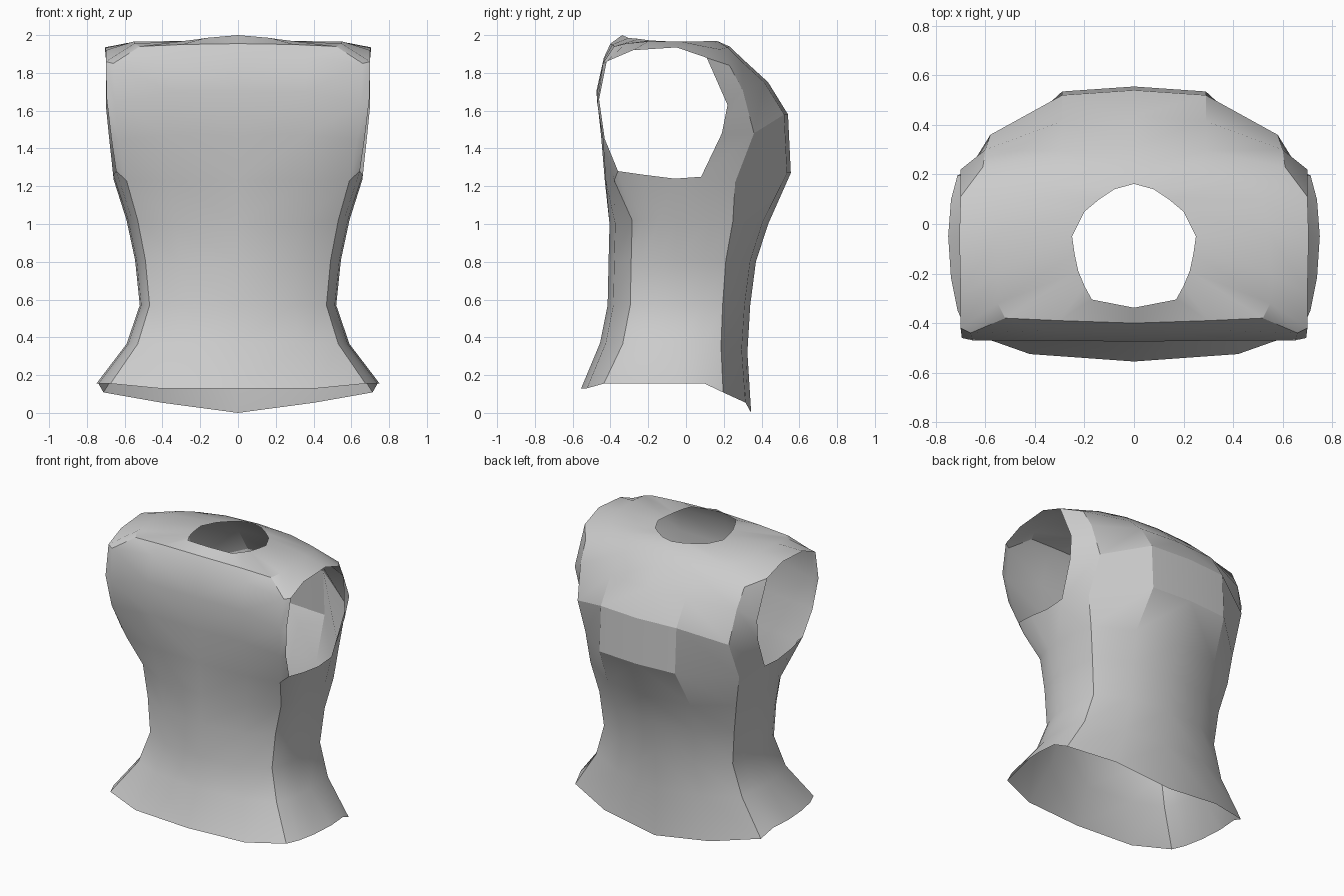
import bpy, bmesh, math

# Each row runs around the right half, front centre to back centre, in 10 columns:
# 2 front, front crease, front arm edge, 2 under/over arm, back arm edge, back crease, 2 back.
rows = []

# Lower body: half width, front y, back y, front z, side z, back z
body = [
    (0.75, -0.555, 0.345, 0.13, 0.155, 0.00),
    (0.59, -0.455, 0.325, 0.37, 0.365, 0.32),
    (0.52, -0.415, 0.340, 0.57, 0.570, 0.57),
    (0.545, -0.41, 0.370, 0.80, 0.810, 0.80),
    (0.59, -0.405, 0.435, 1.00, 1.020, 1.00),
]
for w, yf, yb, zf, zs, zb in body:
    c = yf + 0.12
    k = yb * 0.57
    zk = zs * 0.7 + zb * 0.3
    rows.append([
        (0, yf, zf), (w * 0.56, yf + 0.03, zf), (w * 0.9, c, zs),
        (w * 0.95, c * 0.8, zs), (w * 0.985, c * 0.5, zs), (w, -0.05, zs),
        (w * 0.985, k * 0.5, zs), (w * 0.95, k, zk),
        (w * 0.54, yb - 0.03, (zk + zb) / 2), (0, yb, zb)])


def chest_front(z, y, crease, arm):
    return [(0, y, z), (0.36, y + 0.005, z), crease, arm]


def chest_back(arm, crease, y, z):
    return [arm, crease, (0.29, y - 0.02, z), (0, y, z)]


# Chest: underarm, two rows split by the armhole, and the shoulder row
rows.append(chest_front(1.23, -0.43, (0.59, -0.38, 1.23), (0.645, -0.36, 1.28))
            + [(0.66, -0.22, 1.26), (0.66, -0.06, 1.24)]
            + chest_back((0.66, 0.08, 1.25), (0.59, 0.26, 1.22), 0.555, 1.27))
rows.append(chest_front(1.47, -0.45, (0.63, -0.44, 1.45), (0.67, -0.43, 1.45))
            + [None, None]
            + chest_back((0.685, 0.19, 1.48), (0.58, 0.36, 1.48), 0.54, 1.58))
rows.append(chest_front(1.70, -0.475, (0.65, -0.47, 1.64), (0.695, -0.46, 1.66))
            + [None, None]
            + chest_back((0.70, 0.22, 1.63), (0.60, 0.30, 1.71), 0.435, 1.75))
rows.append(chest_front(1.88, -0.435, (0.66, -0.44, 1.85), (0.70, -0.42, 1.86))
            + [(0.70, -0.28, 1.92), (0.705, -0.05, 1.935)]
            + chest_back((0.70, 0.11, 1.88), (0.61, 0.23, 1.84), 0.315, 1.86))

# Yoke ring and neck opening
rows.append([(0, -0.40, 1.955), (0.30, -0.39, 1.95), (0.52, -0.38, 1.94),
             (0.55, -0.32, 1.955), (0.55, -0.20, 1.967), (0.54, -0.03, 1.967),
             (0.52, 0.10, 1.94), (0.44, 0.18, 1.925), (0.25, 0.22, 1.935), (0, 0.23, 1.94)])
rows.append([(0, -0.338, 2.0), (0.17, -0.305, 1.985), (0.20, -0.25, 1.98),
             (0.225, -0.19, 1.972), (0.24, -0.12, 1.968), (0.25, -0.05, 1.965),
             (0.20, 0.05, 1.965), (0.14, 0.10, 1.968), (0.08, 0.14, 1.97), (0, 0.162, 1.97)])

# Skin the rows, leaving the armhole open
bm = bmesh.new()
grid = [[bm.verts.new(p) if p else None for p in row] for row in rows]
ARM_COLUMNS, ARM_ROWS = (3, 4, 5), (5, 6, 7)
for r in range(len(grid) - 1):
    for c in range(9):
        if c in ARM_COLUMNS and r in ARM_ROWS:
            continue
        bm.faces.new((grid[r][c], grid[r][c + 1], grid[r + 1][c + 1], grid[r + 1][c]))

# Sharp side seams along the front and back creases of the lower body
for c in (2, 7):
    for r in range(5):
        bm.edges.get((grid[r][c], grid[r + 1][c])).smooth = False

mesh = bpy.data.meshes.new("sleeveless_top")
bm.to_mesh(mesh)
bm.free()
top = bpy.data.objects.new("sleeveless_top", mesh)
bpy.context.collection.objects.link(top)

# Mirror to the left half, then smooth
mirror = top.modifiers.new("mirror", 'MIRROR')
mirror.use_clip = True
bpy.context.view_layer.objects.active = top
top.select_set(True)
bpy.ops.object.modifier_apply(modifier="mirror")
bpy.ops.object.shade_smooth_by_angle(angle=math.radians(25))
